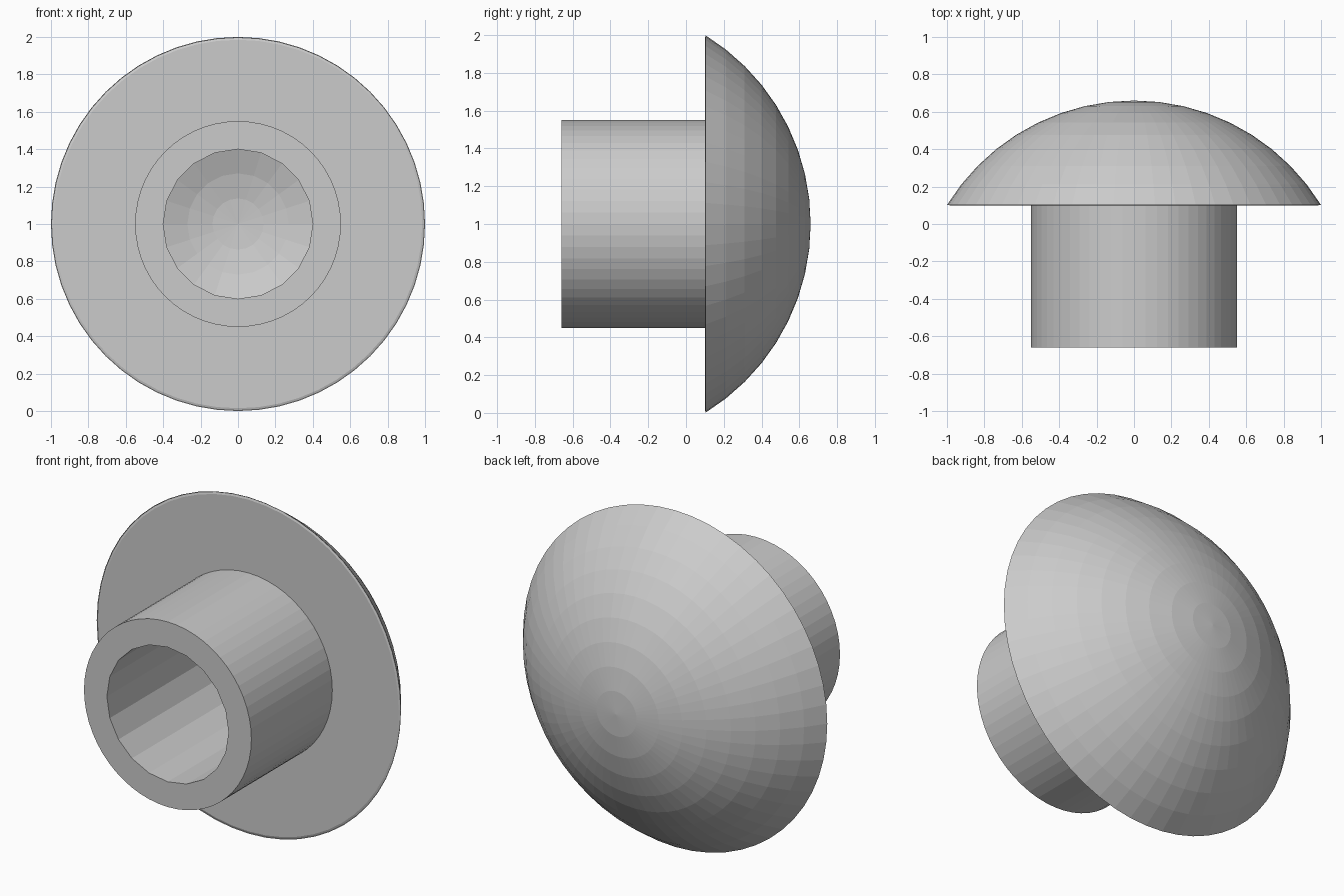
import bpy, bmesh, math

if "Cube" in bpy.data.objects:
    bpy.data.objects.remove(bpy.data.objects["Cube"])

CENTRE_Z = 1.0


def lathe(name, profile, sides):
    """Spin (radius, y) points around the y axis; ends on the axis close the solid."""
    bm = bmesh.new()
    rings = []
    for r, y in profile:
        if r < 1e-5:
            rings.append([bm.verts.new((0, y, CENTRE_Z))] * sides)
        else:
            rings.append([bm.verts.new((r * math.sin(2 * math.pi * i / sides), y,
                                        CENTRE_Z + r * math.cos(2 * math.pi * i / sides)))
                          for i in range(sides)])
    for a, b in zip(rings, rings[1:]):
        for i in range(sides):
            j = (i + 1) % sides
            bm.faces.new(list(dict.fromkeys((a[i], a[j], b[j], b[i]))))
    bmesh.ops.recalc_face_normals(bm, faces=bm.faces)
    mesh = bpy.data.meshes.new(name)
    bm.to_mesh(mesh)
    bm.free()
    ob = bpy.data.objects.new(name, mesh)
    bpy.context.collection.objects.link(ob)
    return ob


def dome(radius, apex, sphere_r, steps):
    """Spherical cap profile from its edge up to the apex."""
    edge = math.asin(radius / sphere_r)
    return [(sphere_r * math.sin(edge * (1 - k / steps)),
             apex - sphere_r * (1 - math.cos(edge * (1 - k / steps))))
            for k in range(steps + 1)]


# Round stem, flat underside, softened rim and faceted domed cap
knob = lathe("knob", [(0, -0.66), (0.55, -0.66), (0.55, 0.10), (0.985, 0.10),
                      (0.997, 0.104)] + dome(1.0, 0.66, 1.175, 9), 56)

# Blind bore with a shallow domed end
bore = lathe("bore_cutter", [(0, -0.9), (0.40, -0.9)] + dome(0.40, 0.52, 1.02, 3), 20)
bore.hide_render = True
bore.hide_viewport = False
bore.display_type = 'WIRE'

cut = knob.modifiers.new("bore", 'BOOLEAN')
cut.operation = 'DIFFERENCE'
cut.solver = 'EXACT'
cut.object = bore
